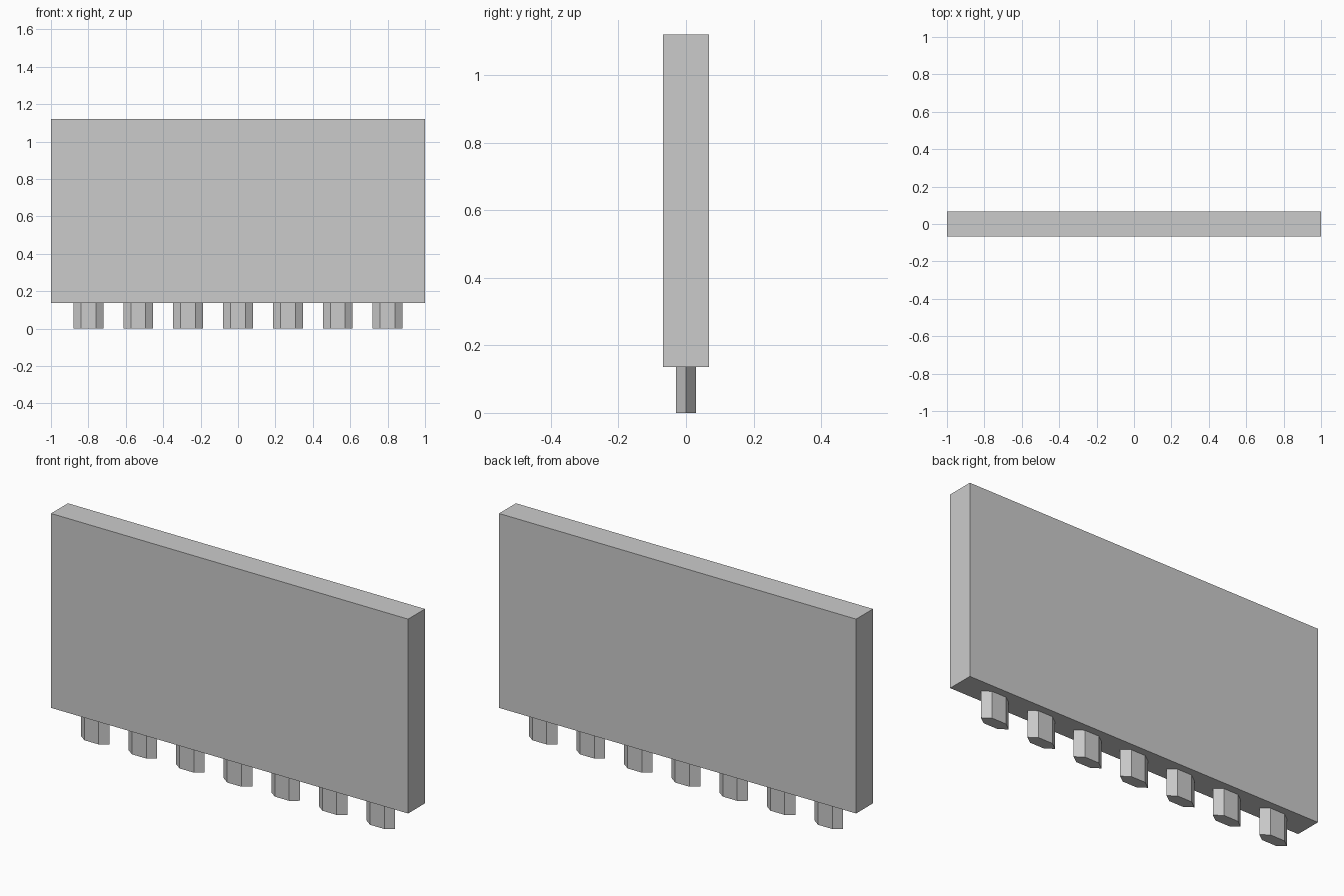
import bpy

if "Cube" in bpy.data.objects:
    bpy.data.objects.remove(bpy.data.objects["Cube"])

BASE_Z, TOP_Z = 0.136, 1.12

# Flat rectangular body
bpy.ops.mesh.primitive_cube_add(size=1, location=(0, 0, (BASE_Z + TOP_Z) / 2))
body = bpy.context.object
body.name = "body"
body.scale = (2.0, 0.135, TOP_Z - BASE_Z)
bpy.ops.object.transform_apply(location=False, rotation=False, scale=True)


# Flattened hexagonal peg with its points along x
def add_peg(index, x):
    bpy.ops.mesh.primitive_cylinder_add(vertices=6, radius=0.08, depth=BASE_Z,
                                        location=(x, 0, BASE_Z / 2),
                                        rotation=(0, 0, 1.5707963))
    peg = bpy.context.object
    peg.name = f"peg_{index + 1}"
    bpy.ops.object.transform_apply(location=False, rotation=True, scale=False)
    peg.scale.y = 0.42
    bpy.ops.object.transform_apply(location=False, rotation=False, scale=True)


# Row of seven pegs under the body
for i in range(7):
    add_peg(i, (i - 3) * 0.2667)
